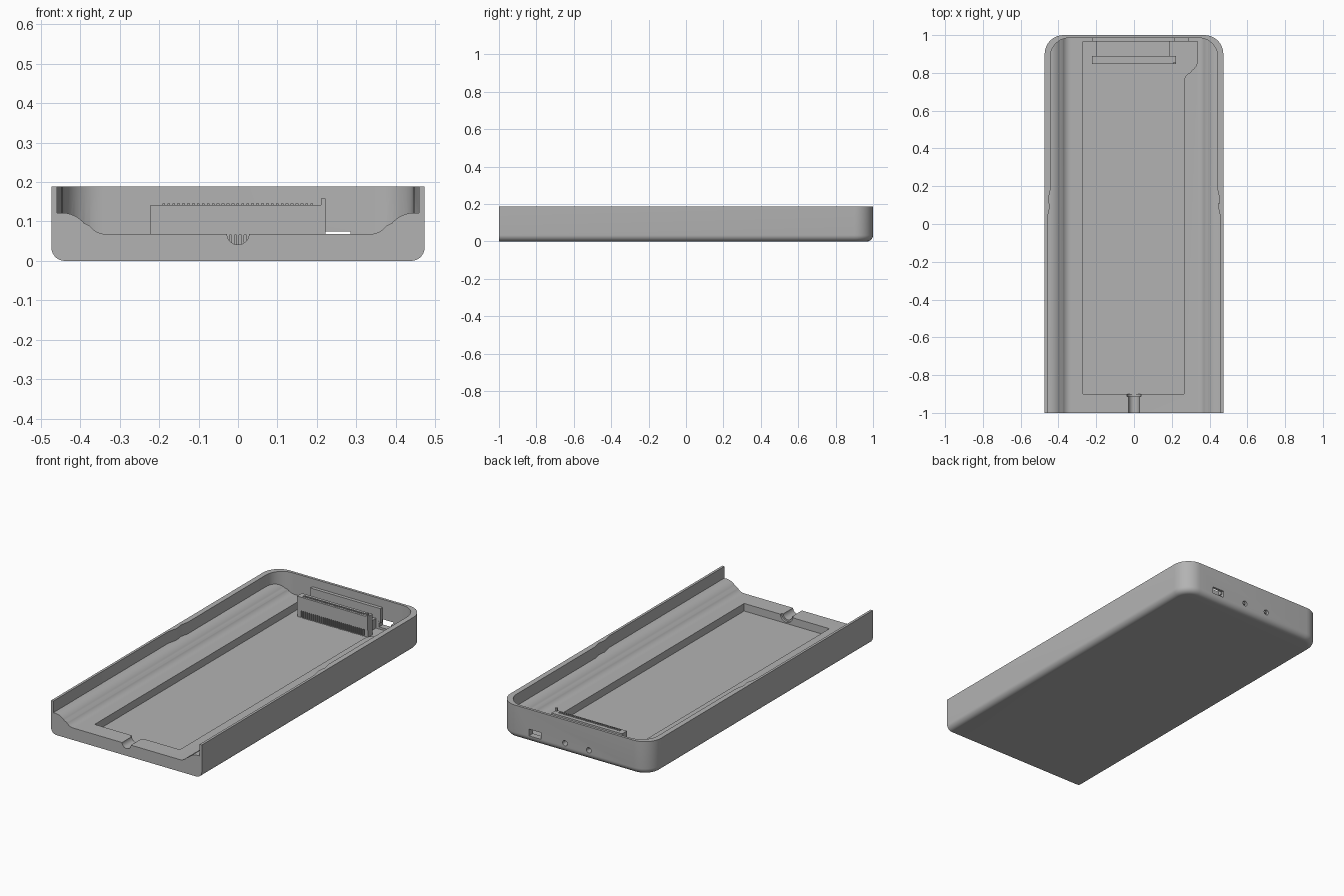
import bpy, bmesh
from math import sin, cos, pi, radians

cube = bpy.data.objects.get("Cube")
if cube:
    bpy.data.objects.remove(cube, do_unlink=True)

grey = bpy.data.materials.new("matte grey")
grey.use_nodes = True
COLOUR = (0.45, 0.45, 0.45, 1)
grey.diffuse_color = COLOUR
grey.node_tree.nodes["Principled BSDF"].inputs["Base Color"].default_value = COLOUR

HALF, HEIGHT, FLOOR, POCKET = 0.473, 0.188, 0.068, 0.025


def make(name, bm):
    bmesh.ops.recalc_face_normals(bm, faces=bm.faces)
    mesh = bpy.data.meshes.new(name)
    bm.to_mesh(mesh)
    bm.free()
    mesh.materials.append(grey)
    obj = bpy.data.objects.new(name, mesh)
    bpy.context.collection.objects.link(obj)
    return obj


def loft(name, rings):
    """Closed solid through matching rings of points."""
    bm = bmesh.new()
    loops = [[bm.verts.new(p) for p in ring] for ring in rings]
    n = len(loops[0])
    for a, b in zip(loops, loops[1:]):
        for i in range(n):
            bm.faces.new((a[i], a[(i + 1) % n], b[(i + 1) % n], b[i]))
    bm.faces.new(loops[0])
    bm.faces.new(loops[-1])
    return make(name, bm)


def prism(name, outline, z0, z1):
    return loft(name, [[(x, y, z) for x, y in outline] for z in (z0, z1)])


def sweep_y(name, profile, y0, y1):
    return loft(name, [[(x, y, z) for x, z in profile] for y in (y0, y1)])


def add_box(bm, x0, x1, y0, y1, z0, z1):
    verts = bmesh.ops.create_cube(bm, size=1)["verts"]
    bmesh.ops.scale(bm, verts=verts, vec=(x1 - x0, y1 - y0, z1 - z0))
    bmesh.ops.translate(bm, verts=verts, vec=((x0 + x1) / 2, (y0 + y1) / 2, (z0 + z1) / 2))


def boxes(name, specs):
    bm = bmesh.new()
    for s in specs:
        add_box(bm, *s)
    return make(name, bm)


def circle(cx, cz, r, n=24):
    return [(cx + r * cos(2 * pi * i / n), cz + r * sin(2 * pi * i / n)) for i in range(n)]


def boolean(obj, cutter, operation="DIFFERENCE"):
    mod = obj.modifiers.new("cut", "BOOLEAN")
    mod.object, mod.operation, mod.solver = cutter, operation, "EXACT"
    bpy.context.view_layer.objects.active = obj
    bpy.ops.object.modifier_apply(modifier=mod.name)
    bpy.data.objects.remove(cutter, do_unlink=True)


def mirrored(points):
    return points + [(-x, y) for x, y in reversed(points)]


def arc(cx, cy, r, start, end, n=10):
    return [(cx + r * cos(radians(start + (end - start) * i / n)),
             cy + r * sin(radians(start + (end - start) * i / n))) for i in range(n + 1)]


# Outer shell: open front, rounded back corners, rounded lower edge
def outer_ring(inset, z):
    side = [(HALF - inset, -1)] + arc(HALF - 0.1, 0.9, 0.1 - inset, 0, 90)
    return [(x, y, z) for x, y in mirrored(side)]


R = 0.034
rings = [outer_ring(R * (1 - sin(t)), R * (1 - cos(t))) for t in [pi / 2 * i / 8 for i in range(9)]]
body = loft("tray_body", rings + [outer_ring(0, HEIGHT)])

# Main cavity: S-curved shoulders, bounded by the thin wall with its side detents
shoulder = arc(0.335, FLOOR + 0.05, 0.05, -90, -35, 8) + arc(0.447, 0.047, 0.075, 140, 90, 8) + [(0.6, 0.122)]
cavity = sweep_y("cavity_cutter", mirrored(shoulder + [(0.6, 0.4)]), -1.1, 1.1)
wall = [(0.459, -1.2), (0.459, 0.03), (0.446, 0.09), (0.453, 0.135), (0.443, 0.18)]
wall += arc(0.343, 0.885, 0.1, 0, 90)
boolean(cavity, prism("wall_cutter", mirrored(wall), -0.1, 0.3), "INTERSECT")
boolean(body, cavity)

# Sunken pocket, wider near the back on one side
pocket = [(-0.27, 0.965), (-0.27, -0.9), (0.265, -0.9)]
pocket += arc(0.315, 0.755, 0.05, 180, 110, 6) + arc(0.275, 0.865, 0.06, -60, 0, 6) + [(0.335, 0.965)]
boolean(body, prism("pocket_cutter", pocket, POCKET, 0.15))

# Half-round cable channel with a wider mouth at the pocket
boolean(body, sweep_y("channel_cutter", circle(0, FLOOR + 0.001, 0.028), -1.1, -0.88))
boolean(body, sweep_y("channel_mouth_cutter", circle(0, FLOOR + 0.001, 0.038), -0.912, -0.88))

# Ports in the back wall
boolean(body, boxes("slot_cutter", [(0.21, 0.285, 0.94, 1.1, 0.037, 0.075)]))
for x in (0.06, -0.09):
    boolean(body, sweep_y("hole_cutter", circle(x, 0.055, 0.015), 0.94, 1.1))

# Connector at the back: bar, backing block, end post and rear plate
boxes("connector_bar", [(-0.222, 0.222, 0.846, 0.89, 0.065, 0.142)])
boxes("connector_base", [(-0.2, 0.2, 0.862, 0.888, POCKET - 0.002, 0.066)])
boxes("connector_end_feet", [(s * 0.211 - 0.011, s * 0.211 + 0.011, 0.85, 0.888, POCKET - 0.002, 0.066)
                             for s in (-1, 1)])
boxes("connector_post", [(0.21, 0.222, 0.846, 0.858, 0.142, 0.158)])
boxes("connector_block", [(-0.2, 0.19, 0.889, 0.966, POCKET - 0.002, 0.08)])
boxes("rear_plate", [(-0.222, 0.218, 0.966, 0.986, 0.06, 0.142)])

# Rows of contact pins below and on top of the bar
pin_x = [-0.188 + i * 0.0125 for i in range(31)]
boxes("lower_pins", [(x - 0.0035, x + 0.0035, 0.848, 0.864, POCKET - 0.002, 0.066) for x in pin_x])
boxes("upper_pins", [(x - 0.0035, x + 0.0035, 0.857, 0.869, 0.14, 0.146) for x in pin_x])

# Smooth curved surfaces, keep edges crisp
bpy.ops.object.select_all(action="DESELECT")
body.select_set(True)
bpy.context.view_layer.objects.active = body
bpy.ops.object.shade_smooth_by_angle(angle=radians(30))
